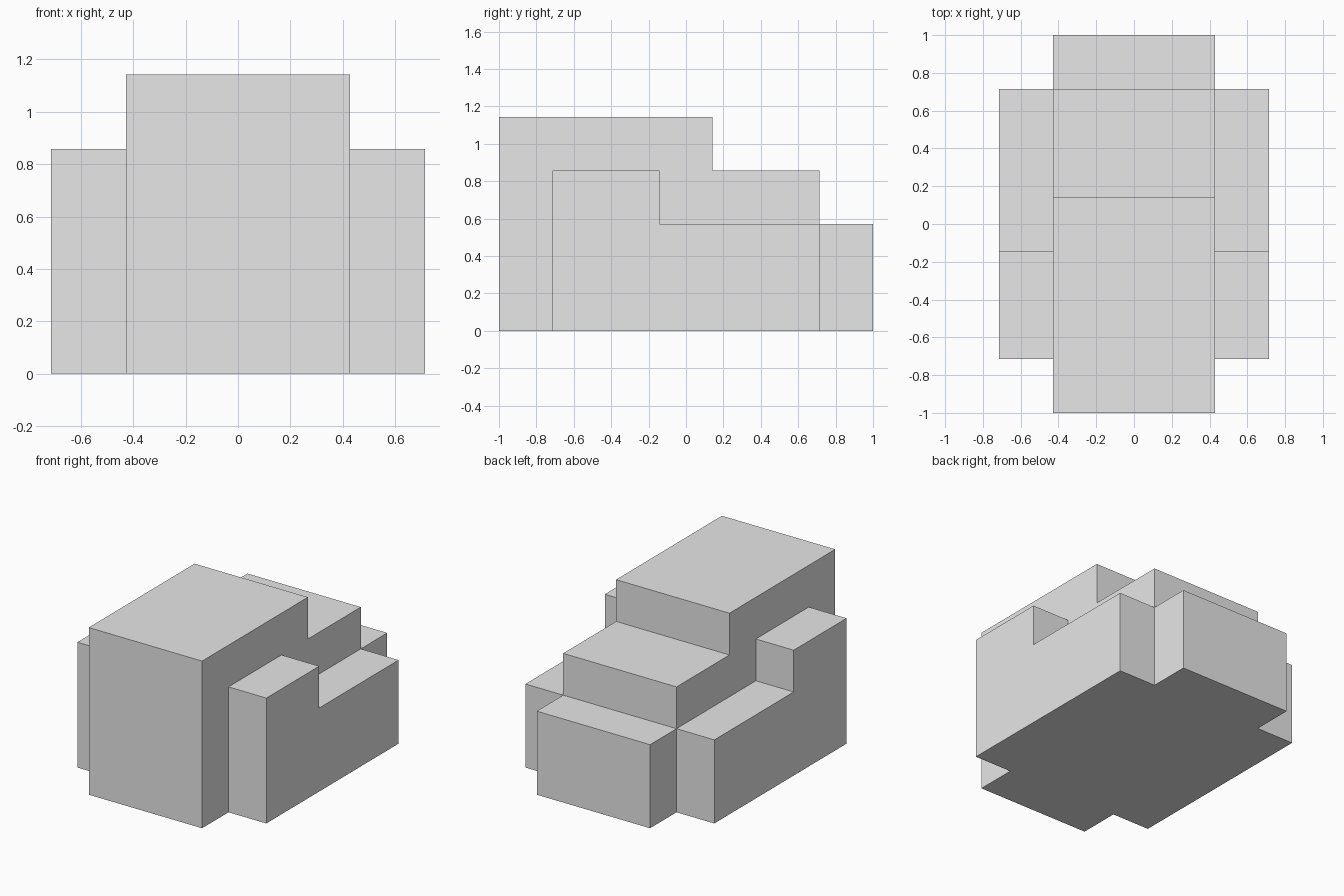
import bpy
import bmesh

default_cube = bpy.data.objects.get("Cube")
if default_cube:
    bpy.data.objects.remove(default_cube, do_unlink=True)

U = 2 / 7  # block size

grey = bpy.data.materials.new("light grey")
grey.use_nodes = True
COLOUR = (0.8, 0.8, 0.8, 1)
grey.diffuse_color = COLOUR
grey.node_tree.nodes["Principled BSDF"].inputs["Base Color"].default_value = COLOUR


def extrude_profile(bm, profile, x0, x1):
    """Extrude a side profile of (y, z) block coordinates from x0 to x1."""
    face = bm.faces.new([bm.verts.new((x0 * U, y * U, z * U)) for y, z in profile])
    out = bmesh.ops.extrude_face_region(bm, geom=[face])
    moved = [v for v in out["geom"] if isinstance(v, bmesh.types.BMVert)]
    bmesh.ops.translate(bm, verts=moved, vec=((x1 - x0) * U, 0, 0))
    bmesh.ops.recalc_face_normals(bm, faces=bm.faces)


def stepped_block(name, profile, x0, x1):
    bm = bmesh.new()
    extrude_profile(bm, profile, x0, x1)
    mesh = bpy.data.meshes.new(name)
    bm.to_mesh(mesh)
    bm.free()
    mesh.materials.append(grey)
    obj = bpy.data.objects.new(name, mesh)
    bpy.context.collection.objects.link(obj)
    return obj


# Central body: three steps going down to the back
body = [(-3.5, 0), (3.5, 0), (3.5, 2), (2.5, 2), (2.5, 3), (0.5, 3), (0.5, 4), (-3.5, 4)]
stepped_block("central_body", body, -1.5, 1.5)

# Side blocks: one step each, the same on both sides
side = [(-2.5, 0), (2.5, 0), (2.5, 2), (-0.5, 2), (-0.5, 3), (-2.5, 3)]
for name, x0, x1 in (("left_side_block", 1.5, 2.5), ("right_side_block", -2.5, -1.5)):
    stepped_block(name, side, x0, x1)
